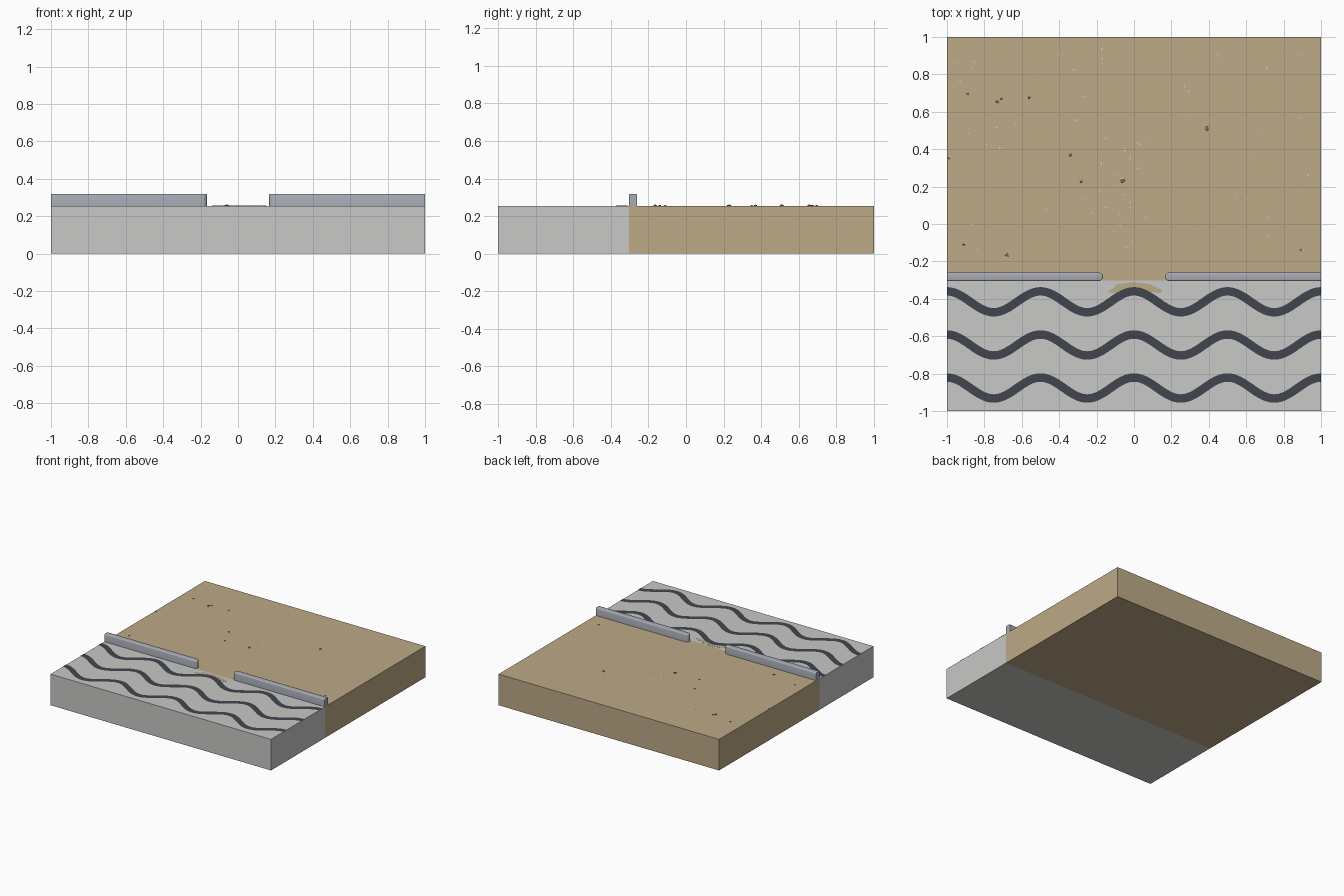
import bpy, bmesh, math, random
from mathutils import Matrix

if "Cube" in bpy.data.objects:
    bpy.data.objects.remove(bpy.data.objects["Cube"])

random.seed(4)
TOP, EDGE = 0.255, -0.303


def material(name, rgb):
    m = bpy.data.materials.new(name)
    m.diffuse_color = (*rgb, 1)
    m.use_nodes = True
    m.node_tree.nodes["Principled BSDF"].inputs["Base Color"].default_value = m.diffuse_color
    return m


SAND = material("sand", (0.51, 0.405, 0.245))
STONE = material("pale_stone", (0.58, 0.58, 0.57))
DARK = material("dark_slate", (0.053, 0.06, 0.076))
WALL = material("blue_grey_wall", (0.39, 0.415, 0.46))
PEBBLE = material("brown_pebble", (0.27, 0.21, 0.14))
GREY = material("grey_pebble", (0.25, 0.28, 0.33))
SHELL = material("shell_white", (0.72, 0.68, 0.58))


def finish(bm, name, *mats):
    bmesh.ops.recalc_face_normals(bm, faces=bm.faces[:])
    me = bpy.data.meshes.new(name)
    bm.to_mesh(me)
    bm.free()
    for m in mats:
        me.materials.append(m)
    ob = bpy.data.objects.new(name, me)
    bpy.context.collection.objects.link(ob)
    return ob


def prism(name, outline, z0, z1, mat):
    """Extrude a flat outline from z0 to z1."""
    bm = bmesh.new()
    face = bm.faces.new([bm.verts.new((x, y, z0)) for x, y in outline])
    ext = bmesh.ops.extrude_face_region(bm, geom=[face])
    for v in ext["geom"]:
        if isinstance(v, bmesh.types.BMVert):
            v.co.z = z1
    return finish(bm, name, mat)


# Ground block, split into sand and paved halves
bm = bmesh.new()
bmesh.ops.create_cube(bm, size=1, matrix=Matrix.Translation((0, 0, TOP / 2)) @ Matrix.Diagonal((2, 2, TOP, 1)))
bmesh.ops.bisect_plane(bm, geom=bm.verts[:] + bm.edges[:] + bm.faces[:],
                       plane_co=(0, EDGE, 0), plane_no=(0, 1, 0))
for f in bm.faces:
    f.material_index = 1 if f.calc_center_median().y < EDGE else 0
finish(bm, "ground_block", SAND, STONE)

# Spilled sand in the gap between the walls
prism("sand_spill", [(-.14, -.362), (-.115, -.345), (-.09, -.322), (-.04, -.315), (0, -.312),
                     (.05, -.317), (.09, -.324), (.15, -.353), (.14, -.37), (.09, -.362),
                     (.07, -.372), (0, -.368), (-.07, -.372), (-.115, -.368)],
      TOP, TOP + 0.001, SAND)

# Wavy paving stripes
N, AMP, K, HALF = 128, 0.056, 4 * math.pi, 0.0225
for i, yc in enumerate((-0.416, -0.647, -0.877)):
    sides = ([], [])
    for j in range(N + 1):
        x = -1 + 2 * j / N
        slope = -AMP * K * math.sin(K * x)
        n = math.hypot(1, slope)
        for side, s in zip(sides, (HALF, -HALF)):
            px = max(-1, min(1, x - s * slope / n))
            side.append((px, yc + AMP * math.cos(K * x) + s / n))
    bm = bmesh.new()
    rows = [[bm.verts.new((x, y, TOP + 0.002)) for x, y in side] for side in sides]
    for j in range(N):
        bm.faces.new((rows[1][j], rows[1][j + 1], rows[0][j + 1], rows[0][j]))
    finish(bm, f"wave_stripe_{i + 1}", DARK)

# Low walls with a rounded inner end and softened top edge
R, YW, XE = 0.0225, -0.282, 0.166
for name, s in (("left_wall", -1), ("right_wall", 1)):
    arc = [math.pi / 2 + math.pi * k / 12 for k in range(13)]
    outline = [(s, YW + R)] + [(s * (XE + R + R * math.cos(a)), YW + R * math.sin(a)) for a in arc] + [(s, YW - R)]
    ob = prism(name, outline, TOP, 0.318, WALL)
    bm = bmesh.new()
    bm.from_mesh(ob.data)
    rim = [e for e in bm.edges if all(v.co.z > 0.31 for v in e.verts)
           and not all(abs(v.co.x) > 0.999 for v in e.verts)]
    bmesh.ops.bevel(bm, geom=rim, offset=0.007, segments=3, profile=0.5, affect='EDGES')
    bm.to_mesh(ob.data)
    bm.free()
    bpy.context.view_layer.objects.active = ob
    ob.select_set(True)
    bpy.ops.object.shade_smooth_by_angle(angle=math.radians(40))
    ob.select_set(False)

# Pebbles on the sand: x, y, radius
browns = [(-.89, .695, .008), (-.73, .655, .012), (-.71, .67, .009), (-.56, .675, .008),
          (-.06, .23, .013), (-.91, -.11, .008), (-.68, -.165, .012), (.89, -.14, .009)]
greys = [(.39, .51, .013), (-.34, .37, .01), (-.28, .225, .009), (-.99, .35, .007)]
for name, spots, mat in (("brown_pebbles", browns, PEBBLE), ("grey_pebbles", greys, GREY)):
    bm = bmesh.new()
    for x, y, r in spots:
        m = Matrix.Translation((x, y, TOP)) @ Matrix.Rotation(random.uniform(0, 6), 4, 'Z') @ Matrix.Diagonal((1, .85, .6, 1))
        bmesh.ops.create_icosphere(bm, subdivisions=1, radius=r, matrix=m)
    finish(bm, name, mat)

# Tiny shell flecks, some loosely gathered near the gap
bm = bmesh.new()
for k in range(70):
    if k < 22:
        x, y = random.gauss(-.1, .12), random.uniform(-.15, .5)
    else:
        x, y = random.uniform(-.95, .95), random.uniform(-.2, .95)
    bmesh.ops.create_circle(bm, cap_ends=True, segments=5, radius=random.uniform(.003, .005),
                            matrix=Matrix.Translation((x, y, TOP + 0.001)))
finish(bm, "shell_flecks", SHELL)
